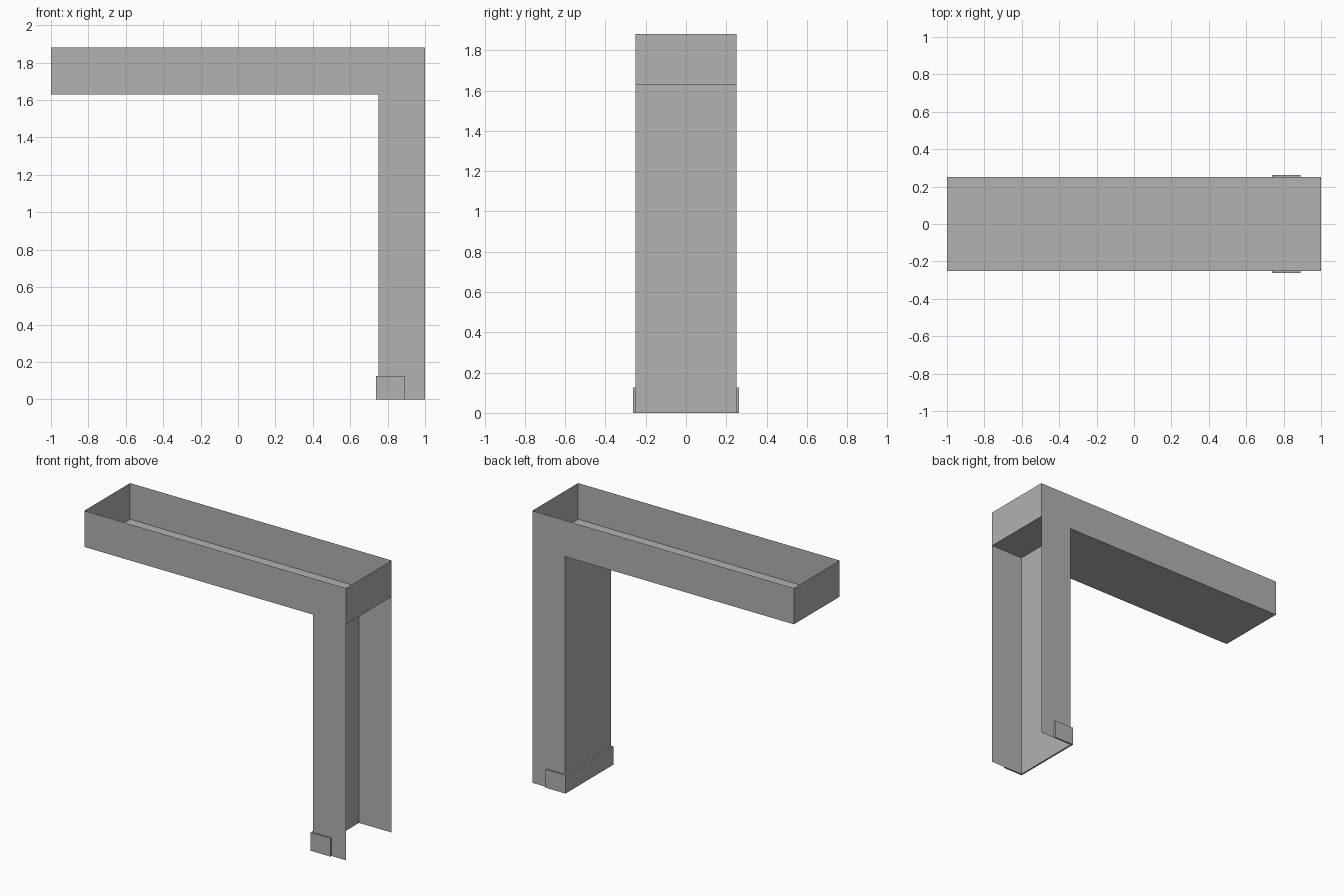
import bpy
import bmesh
from mathutils import Vector

cube = bpy.data.objects.get("Cube")
if cube:
    bpy.data.objects.remove(cube, do_unlink=True)

# Main dimensions
END, HALF_W, TOP = 1.0, 0.25, 1.88
FLOOR, LEG = 1.63, 0.75          # tray floor height, inner face of the leg
LIP, CUFF_TOP, CUFF_END = 0.012, 0.126, 0.89

grey = bpy.data.materials.new("plain grey")
grey.use_nodes = True
grey.diffuse_color = (0.445, 0.445, 0.445, 1)
grey.node_tree.nodes["Principled BSDF"].inputs["Base Color"].default_value = grey.diffuse_color


def sheet(name, points, extrude=None):
    """Flat panel from an outline, optionally extruded to a solid."""
    bm = bmesh.new()
    face = bm.faces.new([bm.verts.new(p) for p in points])
    if extrude:
        out = bmesh.ops.extrude_face_region(bm, geom=[face], use_keep_orig=True)
        moved = [v for v in out["geom"] if isinstance(v, bmesh.types.BMVert)]
        bmesh.ops.translate(bm, verts=moved, vec=Vector(extrude))
        bmesh.ops.recalc_face_normals(bm, faces=bm.faces)
    mesh = bpy.data.meshes.new(name)
    bm.to_mesh(mesh)
    bm.free()
    mesh.materials.append(grey)
    obj = bpy.data.objects.new(name, mesh)
    bpy.context.collection.objects.link(obj)
    return obj


def cross_panel(name, start, end):
    """Panel across the full width, swept between two (x, z) points."""
    (x0, z0), (x1, z1) = start, end
    return sheet(name, [(x0, -HALF_W, z0), (x1, -HALF_W, z1),
                        (x1, HALF_W, z1), (x0, HALF_W, z0)])


# L-shaped side panels, front and back
outline = [(-END, FLOOR), (LEG, FLOOR), (LEG, 0), (END, 0), (END, TOP), (-END, TOP)]
sheet("front_side_panel", [(x, -HALF_W, z) for x, z in outline])
sheet("back_side_panel", [(x, HALF_W, z) for x, z in reversed(outline)])

# Open tray: floor and two end walls
cross_panel("tray_floor", (END, FLOOR), (-END, FLOOR))
cross_panel("tray_right_end", (-END, FLOOR), (-END, TOP))
cross_panel("tray_left_end", (END, TOP), (END, FLOOR))

# Inner wall of the leg channel, open on the outer side and underneath
cross_panel("leg_inner_wall", (LEG, 0), (LEG, FLOOR))

# Cuff wrapped around three sides of the foot
w = HALF_W + LIP
cuff = [(CUFF_END, -w), (CUFF_END, -HALF_W), (LEG, -HALF_W), (LEG, HALF_W),
        (CUFF_END, HALF_W), (CUFF_END, w), (LEG - LIP, w), (LEG - LIP, -w)]
sheet("foot_cuff", [(x, y, 0) for x, y in cuff], extrude=(0, 0, CUFF_TOP))
